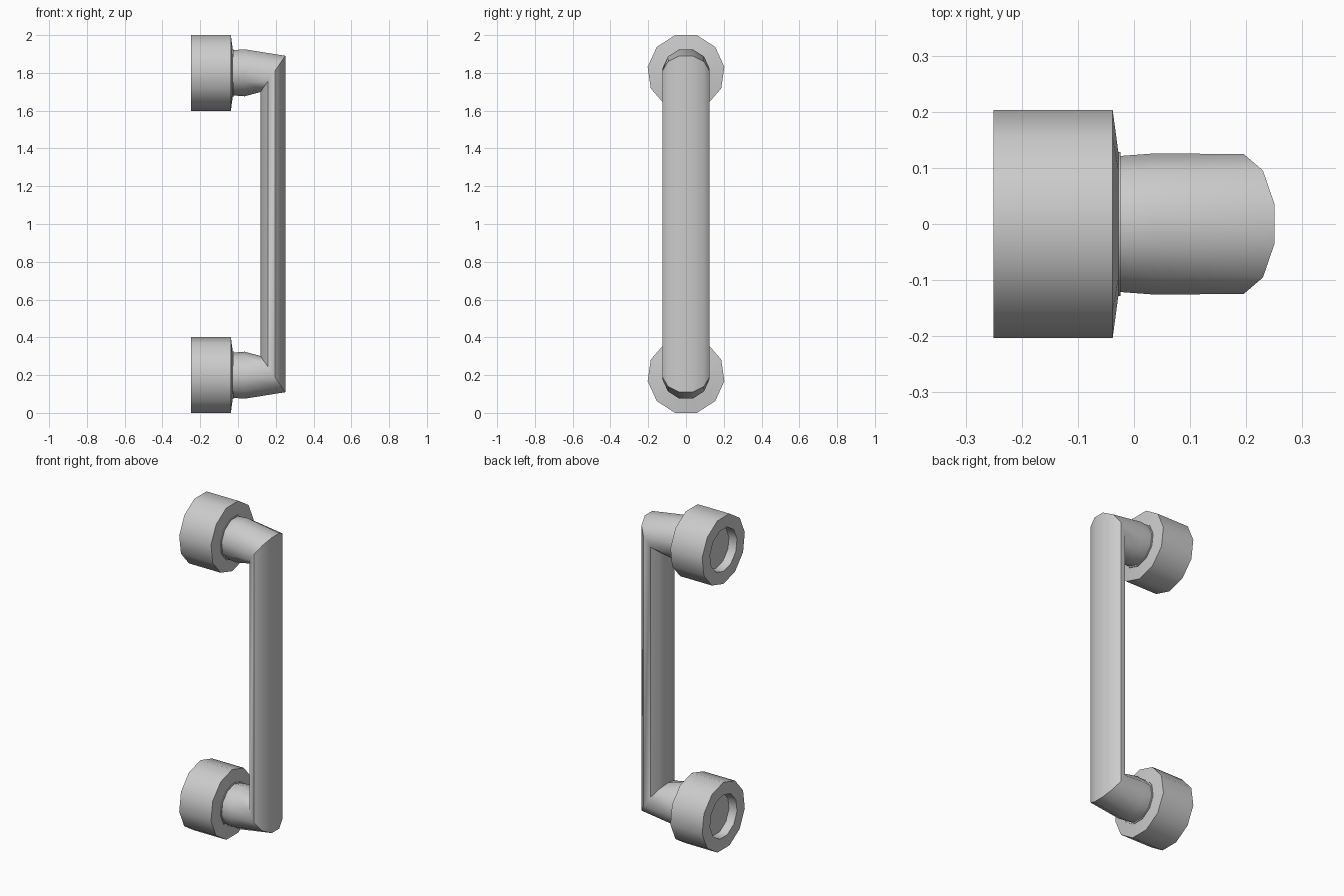
import bpy, bmesh, math

if "Cube" in bpy.data.objects:
    bpy.data.objects.remove(bpy.data.objects["Cube"])

N = 11            # sides of every ring, one corner pointing to the middle of the handle
CZ = 1.803        # height of the upper mount's axis

metal = bpy.data.materials.new("grey_metal")
metal.diffuse_color = (0.6, 0.6, 0.6, 1)
metal.use_nodes = True
metal.node_tree.nodes["Principled BSDF"].inputs["Base Color"].default_value = metal.diffuse_color

ANGLES = [2 * math.pi * i / N for i in range(N)]


def mount_ring(x, r, upper):
    """Ring around the x axis of the upper or lower mount."""
    pts = [(x, r * math.sin(t), CZ - r * math.cos(t)) for t in ANGLES]
    return pts if upper else [(a, b, 2 - c) for a, b, c in pts]


def bend_ring(upper):
    """Mitred ring where the neck turns into the flattened grip."""
    pts = []
    for t in ANGLES:
        x = 0.186 - 0.067 * math.cos(t)
        z = 1.89 - (0.25 - x) * 1.46
        pts.append((x, 0.126 * math.sin(t), z if upper else 2 - z))
    return pts


def loft(name, rings):
    """Skin a list of rings, with capped ends."""
    bm = bmesh.new()
    vs = [[bm.verts.new(p) for p in ring] for ring in rings]
    for a, b in zip(vs, vs[1:]):
        for i in range(N):
            j = (i + 1) % N
            bm.faces.new((a[i], a[j], b[j], b[i]))
    bm.faces.new(vs[0])
    bm.faces.new(vs[-1])
    bmesh.ops.recalc_face_normals(bm, faces=bm.faces)
    me = bpy.data.meshes.new(name)
    bm.to_mesh(me)
    bm.free()
    me.materials.append(metal)
    ob = bpy.data.objects.new(name, me)
    bpy.context.collection.objects.link(ob)
    bpy.ops.object.select_all(action='DESELECT')
    ob.select_set(True)
    bpy.context.view_layer.objects.active = ob
    bpy.ops.object.shade_smooth_by_angle(angle=math.radians(38))
    return ob


# Mount collars: recessed at the back, slightly tapered front face
collar = [(-0.20, 0.125), (-0.25, 0.13), (-0.25, 0.205), (-0.038, 0.205), (-0.028, 0.13), (-0.024, 0.13)]
for upper, name in ((True, "upper_collar"), (False, "lower_collar")):
    loft(name, [mount_ring(x, r, upper) for x, r in collar])

# Handle: neck, bend, straight grip, bend, neck
neck = [(-0.03, 0.122), (0.035, 0.127)]
rings = [mount_ring(x, r, True) for x, r in neck]
rings += [bend_ring(True), bend_ring(False)]
rings += [mount_ring(x, r, False) for x, r in reversed(neck)]
loft("handle_bar", rings)
